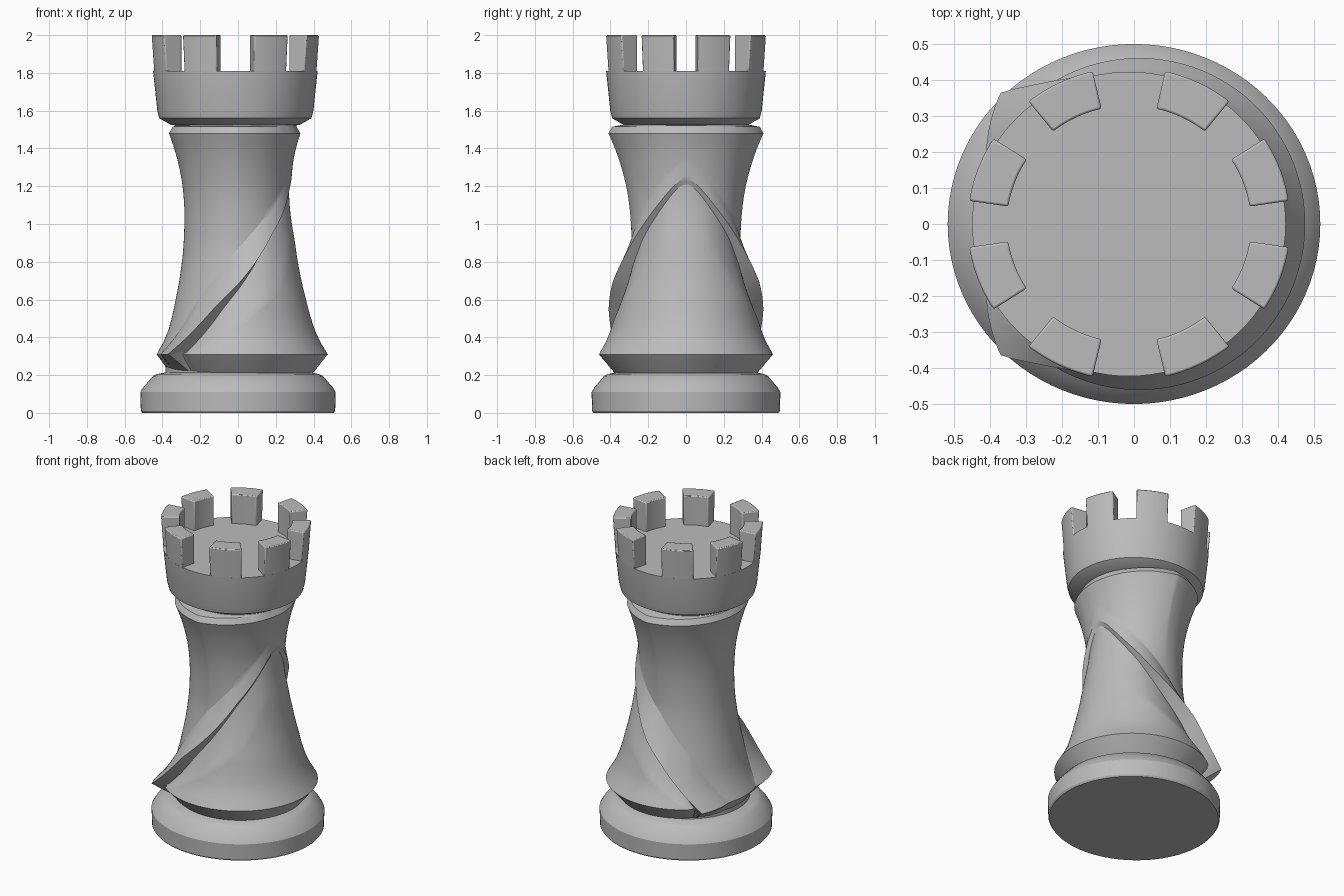
import bpy, bmesh, math

if "Cube" in bpy.data.objects:
    bpy.data.objects.remove(bpy.data.objects["Cube"], do_unlink=True)

stone = bpy.data.materials.new("grey_stone")
stone.use_nodes = True
GREY = (0.5, 0.5, 0.5, 1)
stone.diffuse_color = GREY
stone.node_tree.nodes["Principled BSDF"].inputs["Base Color"].default_value = GREY


def lerp(points, x):
    """Piecewise linear lookup."""
    for (x0, y0), (x1, y1) in zip(points, points[1:]):
        if x <= x1:
            return y0 + (y1 - y0) * (x - x0) / (x1 - x0)
    (x0, y0), (x1, y1) = points[-2:]
    return y1 + (y1 - y0) * (x - x1) / (x1 - x0)


def finish(bm, name, angle):
    bmesh.ops.remove_doubles(bm, verts=bm.verts, dist=0.0005)
    bmesh.ops.recalc_face_normals(bm, faces=bm.faces)
    mesh = bpy.data.meshes.new(name)
    bm.to_mesh(mesh)
    bm.free()
    obj = bpy.data.objects.new(name, mesh)
    bpy.context.collection.objects.link(obj)
    mesh.materials.append(stone)
    bpy.ops.object.select_all(action="DESELECT")
    obj.select_set(True)
    bpy.context.view_layer.objects.active = obj
    bpy.ops.object.shade_smooth_by_angle(angle=math.radians(angle))
    return obj


def skin(bm, columns):
    """Join closed loop of vertical point columns, then cap both ends."""
    cols = [[bm.verts.new(p) for p in c] for c in columns]
    for a, b in zip(cols, cols[1:] + cols[:1]):
        for i in range(len(a) - 1):
            bm.faces.new((a[i], b[i], b[i + 1], a[i + 1]))
    bm.faces.new([c[0] for c in reversed(cols)])
    bm.faces.new([c[-1] for c in cols])


def turned(name, profile, sx=1.0, sy=1.0, cx=0.0, sides=96):
    bm = bmesh.new()
    turns = [math.tau * i / sides for i in range(sides)]
    skin(bm, [[(cx + r * sx * math.cos(t), r * sy * math.sin(t), z)
               for r, z in profile] for t in turns])
    return finish(bm, name, 25)


# Foot
turned("foot", [(0.49, 0), (0.497, 0.01), (0.5, 0.11), (0.485, 0.135),
                (0.435, 0.195), (0.415, 0.205), (0.37, 0.215), (0.37, 0.25)], sx=1.035)

# Body: a waisted column with a mirrored wrap-around ribbon over a flared skirt
BOTTOM, TOP = 0.31, 1.48
WAIST = [(0.31, 0.445), (0.4, 0.39), (0.5, 0.355), (0.6, 0.33), (0.7, 0.31), (0.85, 0.29),
         (1.0, 0.283), (1.1, 0.284), (1.2, 0.292), (1.3, 0.31), (1.4, 0.336), (1.48, 0.365)]
UPPER = [(0, 1.40), (20, 1.27), (94, 0.85), (130, 0.60), (162, 0.31)]
RIDGE = [(0, 1.30), (20, 1.18), (57, 0.94), (88, 0.70), (106, 0.57), (137, 0.31)]
LOWER = [(0, 1.12), (26, 0.90), (51, 0.67), (89, 0.47), (128, 0.31)]
FLARE = [(0.31, 0.085), (0.55, 0.088), (0.7, 0.075), (0.95, 0.03), (1.25, 0.004), (1.5, 0)]
SKIRT = [(0.31, 0.016), (0.6, 0.03), (0.9, 0.015), (1.1, 0), (1.5, 0)]
UNDERCUT = 0.03


def smooth_waist(z):
    return sum(lerp(WAIST, z + d) for d in (-0.04, -0.02, 0, 0.02, 0.04)) / 5


def body_column(turn):
    a = abs((math.degrees(turn) + 180) % 360 - 180)
    soft = math.hypot(a, 10)
    up, ridge, low = lerp(UPPER, soft), lerp(RIDGE, soft), lerp(LOWER, soft)
    under = ridge - UNDERCUT
    bump = [(low, lerp(SKIRT, low)), (under, -0.006),
            (ridge, lerp(FLARE, max(ridge, BOTTOM))), (up, 0)]
    side = max(0, 1 - abs(a - 90) / 75)

    def radius(z):
        r = smooth_waist(z)
        if z <= low:
            r += lerp(SKIRT, z)
        elif z < up:
            r += lerp(bump, z)
        # Upper corner on front and back, slightly flattened opposite sides
        k = max(0, min(1, (z - 0.9) / 0.58))
        return r + k * (0.045 * side ** 1.3 - 0.035 * max(0, math.cos(turn)))

    def point(r, z):
        return (r * math.cos(turn), r * math.sin(turn), z)

    stops = [max(BOTTOM, min(TOP, z)) for z in (BOTTOM, low, under, ridge, up, TOP)]
    rows = [BOTTOM]
    for z0, z1, n in zip(stops, stops[1:], (14, 6, 2, 6, 18)):
        rows += [z0 + (z1 - z0) * i / n for i in range(1, n + 1)]
    rim = radius(TOP)
    return ([point(0.37, 0.205), point(0.385, 0.22)]
            + [point(radius(z), z) for z in rows]
            + [point(rim - 0.02, 1.515), point(0.31, 1.53), point(0.31, 1.56)])


bm = bmesh.new()
skin(bm, [body_column(math.tau * i / 240) for i in range(240)])
for v in bm.verts:
    if v.co.z < 0.6:
        v.co.x += 0.015 * (0.6 - v.co.z) / 0.3
finish(bm, "spiral_body", 24)

# Crown drum
CX = -0.014
turned("crown_drum", [(0.3, 1.52), (0.335, 1.525), (0.395, 1.56), (0.405, 1.6), (0.427, 1.81)],
       sx=1.02, sy=0.99, cx=CX)

# Battlements: eight arc blocks
bm = bmesh.new()
for quarter in range(4):
    for start, end in ((8.5, 33), (51.5, 77)):
        if quarter % 2:
            start, end = 90 - end, 90 - start
        columns = []
        steps = [start + (end - start) * i / 8 for i in range(9)]
        outline = [(1, t) for t in steps] + [(0, t) for t in reversed(steps)]
        for outer, t in outline:
            t = math.radians(t + 90 * quarter)
            radii = (0.426, 0.440) if outer else (0.332, 0.332)
            columns.append([(CX + r * 1.02 * math.cos(t), r * 0.99 * math.sin(t), z)
                            for r, z in zip(radii, (1.80, 2.0))])
        skin(bm, columns)
blocks = finish(bm, "battlements", 30)
bevel = blocks.modifiers.new("soft_edges", "BEVEL")
bevel.width = 0.006
bevel.segments = 2
bevel.limit_method = "ANGLE"
bevel.angle_limit = math.radians(40)
